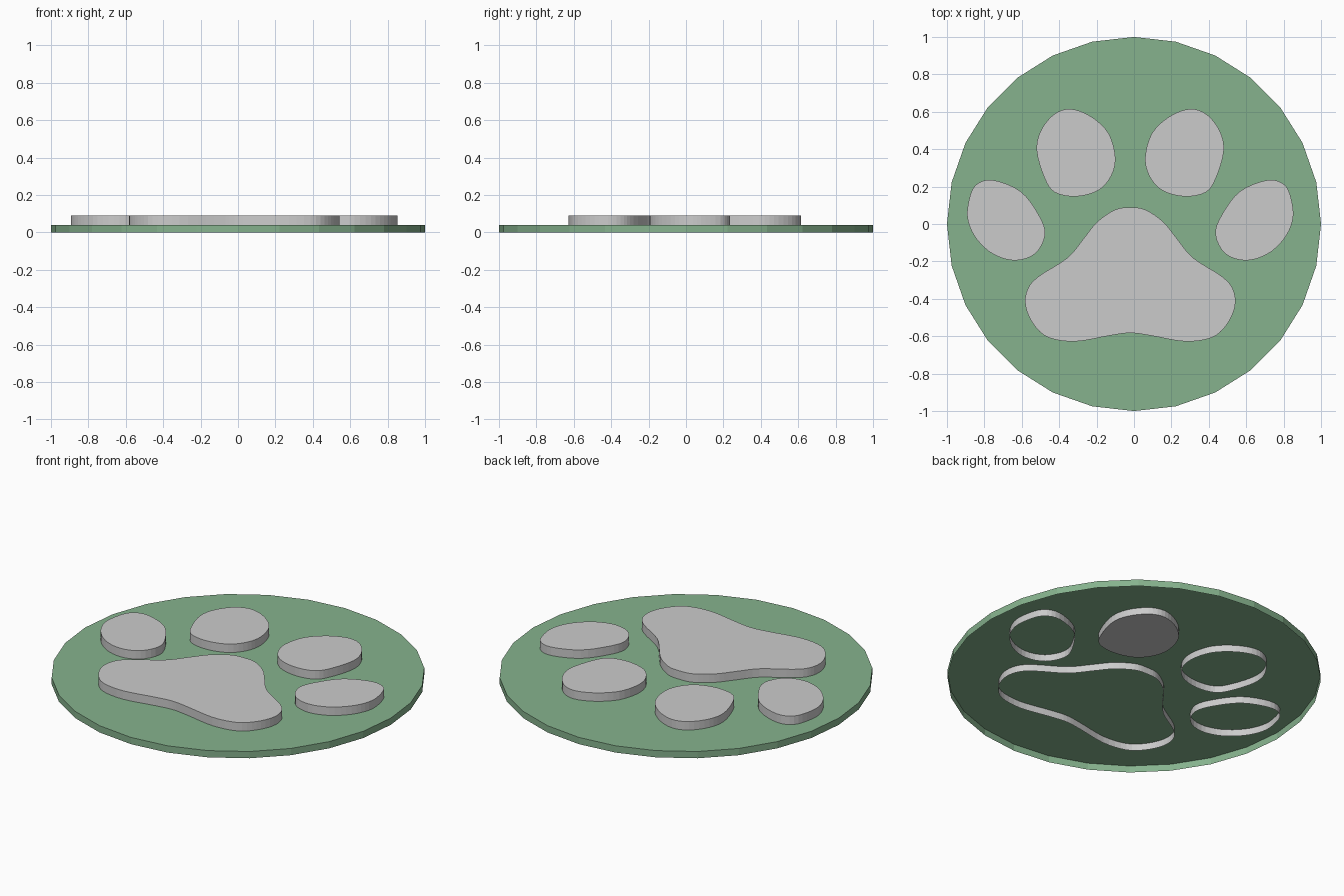
import bpy, bmesh, math
from mathutils import Vector

if "Cube" in bpy.data.objects:
    bpy.data.objects.remove(bpy.data.objects["Cube"])

AXIS_X = -0.02   # symmetry line of the paw


def mirror(pts):
    return [(2 * AXIS_X - x, y) for x, y in reversed(pts)]


def smooth_loop(pts, steps=4):
    """Closed Catmull-Rom curve through the points."""
    p = [Vector(q) for q in pts]
    n, out = len(p), []
    for i in range(n):
        a, b, c, d = p[i - 1], p[i], p[(i + 1) % n], p[(i + 2) % n]
        for k in range(steps):
            t = k / steps
            out.append(0.5 * (2 * b + (c - a) * t + (2 * a - 5 * b + 4 * c - d) * t * t
                              + (3 * b - a - 3 * c + d) * t ** 3))
    return out


def shell(name, outline, z0, z1, closed_bottom=False):
    """Outline with walls and a top face; the underside is open unless asked."""
    area = sum(outline[i - 1][0] * outline[i][1] - outline[i][0] * outline[i - 1][1]
               for i in range(len(outline)))
    if area < 0:
        outline = outline[::-1]
    bm = bmesh.new()
    low = [bm.verts.new((x, y, z0)) for x, y in outline]
    high = [bm.verts.new((x, y, z1)) for x, y in outline]
    for i in range(len(low)):
        bm.faces.new((low[i - 1], low[i], high[i], high[i - 1]))
    bm.faces.new(high)
    if closed_bottom:
        bm.faces.new(low[::-1])
    mesh = bpy.data.meshes.new(name)
    bm.to_mesh(mesh)
    bm.free()
    obj = bpy.data.objects.new(name, mesh)
    bpy.context.collection.objects.link(obj)
    return obj


# Round base, hollow underneath
SIDES = 28
circle = [(math.cos(2 * math.pi * i / SIDES), math.sin(2 * math.pi * i / SIDES))
          for i in range(SIDES)]
base = shell("base_disc", circle, 0.0, 0.04)
green = bpy.data.materials.new("green")
green.diffuse_color = (0.24, 0.45, 0.27, 1)
green.use_nodes = True
green.node_tree.nodes["Principled BSDF"].inputs["Base Color"].default_value = green.diffuse_color
base.data.materials.append(green)

# Toe and pad profiles (right side)
inner_toe = [(0.27, 0.147), (0.385, 0.17), (0.44, 0.25), (0.48, 0.39), (0.46, 0.495),
             (0.39, 0.585), (0.30, 0.615), (0.19, 0.575), (0.096, 0.485),
             (0.06, 0.36), (0.08, 0.26), (0.15, 0.18)]
outer_toe = [(0.435, -0.055), (0.487, -0.158), (0.594, -0.195), (0.71, -0.163),
             (0.80, -0.083), (0.847, 0.013), (0.847, 0.105), (0.81, 0.205),
             (0.717, 0.235), (0.567, 0.175), (0.47, 0.05)]
pad_half = [(0.06, 0.077), (0.155, 0.013), (0.225, -0.072), (0.315, -0.18),
            (0.47, -0.28), (0.53, -0.35), (0.54, -0.44), (0.497, -0.537),
            (0.417, -0.607), (0.273, -0.628), (0.086, -0.596)]
pad = [(AXIS_X, 0.088)] + pad_half + [(AXIS_X, -0.583)] + mirror(pad_half)

# Raised pads, walls running down inside the base
Z0, Z1 = 0.0, 0.09
shell("main_pad", smooth_loop(pad), Z0, Z1)
shell("inner_toe_right", smooth_loop(inner_toe), Z0, Z1, closed_bottom=True)
shell("inner_toe_left", smooth_loop(mirror(inner_toe)), Z0, Z1)
shell("outer_toe_right", smooth_loop(outer_toe), Z0, Z1)
shell("outer_toe_left", smooth_loop(mirror(outer_toe)), Z0, Z1)
